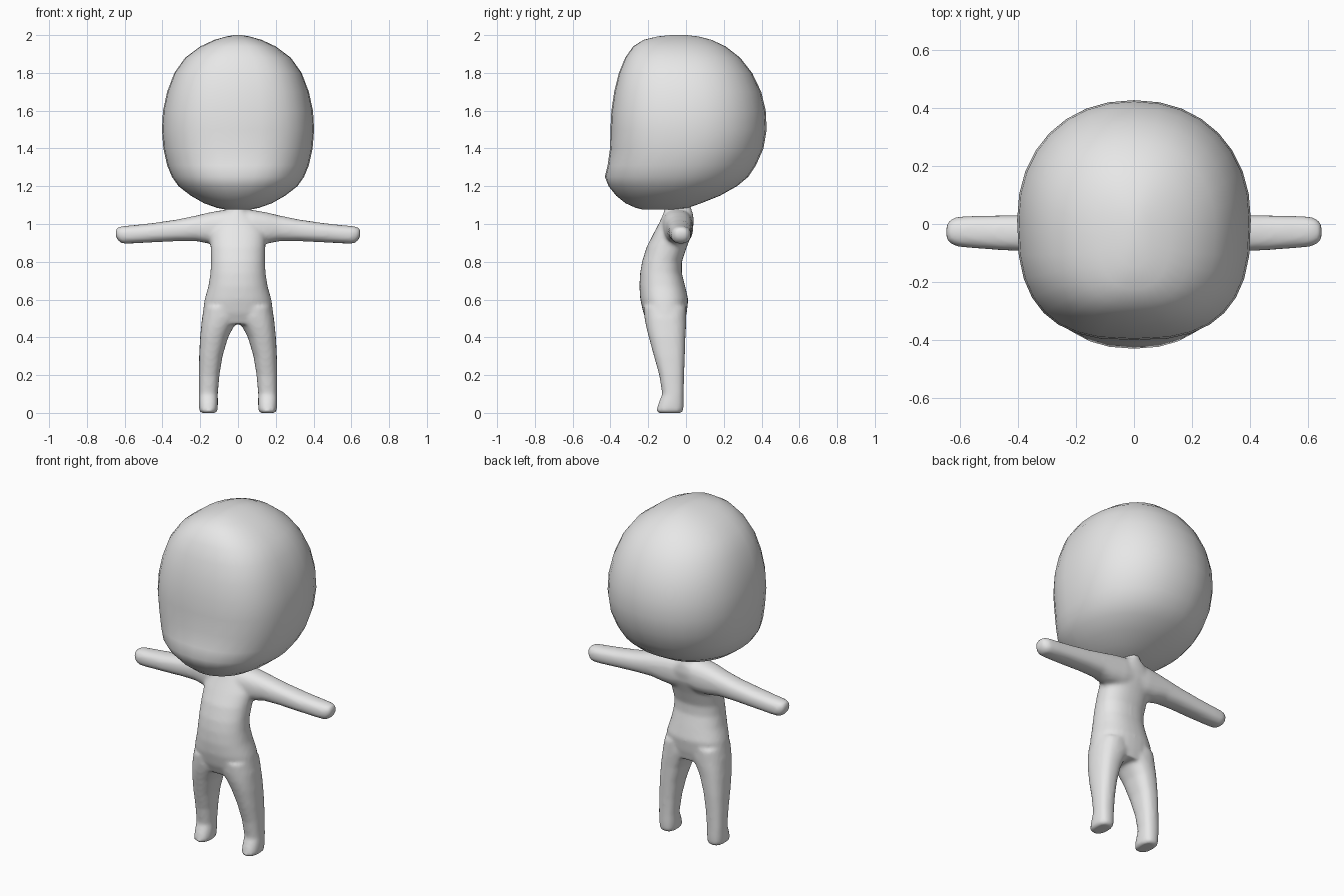
import bpy, bmesh, math
from mathutils import Vector

skin = bpy.data.materials.new("plain grey")
skin.diffuse_color = (0.8, 0.8, 0.8, 1)


def spow(v, e):
    return math.copysign(abs(v) ** e, v)


def oval(cx, cy, rx, ry, n_front, n_back, count):
    """Superellipse outline with its own squareness at the front (-y) and back."""
    pts = []
    for i in range(count):
        a = 2 * math.pi * i / count
        c, s = math.cos(a), math.sin(a)
        e = 2 / (n_front if s < 0 else n_back)
        pts.append((cx + rx * spow(c, e), cy + ry * spow(s, e)))
    return pts


def loft(bm, rings):
    """Skin a list of equal-sized point rings and close both ends."""
    loops = [[bm.verts.new(p) for p in ring] for ring in rings]
    faces = []
    for a, b in zip(loops, loops[1:]):
        for i in range(len(a)):
            j = (i + 1) % len(a)
            faces.append(bm.faces.new((a[i], a[j], b[j], b[i])))
    for loop in (loops[0], loops[-1]):
        mid = bm.verts.new(sum((v.co for v in loop), Vector()) / len(loop))
        for i in range(len(loop)):
            faces.append(bm.faces.new((loop[i], loop[(i + 1) % len(loop)], mid)))
    bmesh.ops.recalc_face_normals(bm, faces=faces)


def finish(bm, name):
    mesh = bpy.data.meshes.new(name)
    for f in bm.faces:
        f.smooth = True
    bm.to_mesh(mesh)
    bm.free()
    mesh.materials.append(skin)
    ob = bpy.data.objects.new(name, mesh)
    bpy.context.collection.objects.link(ob)
    return ob


# Head: z, half width, front y, back y, front squareness
head = [
    (1.077, 0.07, -0.23, -0.04, 2.0), (1.085, 0.11, -0.265, 0.01, 2.0),
    (1.11, 0.18, -0.32, 0.08, 2.0), (1.15, 0.25, -0.37, 0.18, 2.1),
    (1.20, 0.315, -0.41, 0.27, 2.2), (1.25, 0.35, -0.43, 0.33, 2.3),
    (1.31, 0.375, -0.415, 0.37, 2.45), (1.40, 0.395, -0.402, 0.41, 2.6),
    (1.50, 0.403, -0.40, 0.427, 2.7), (1.60, 0.397, -0.395, 0.422, 2.7),
    (1.70, 0.375, -0.38, 0.398, 2.7), (1.80, 0.337, -0.355, 0.35, 2.7),
    (1.88, 0.28, -0.322, 0.287, 2.6), (1.94, 0.20, -0.28, 0.21, 2.5),
    (1.975, 0.125, -0.225, 0.135, 2.3), (1.993, 0.06, -0.15, 0.065, 2.1),
    (2.0, 0.02, -0.08, 0.0, 2.0)]
bm = bmesh.new()
loft(bm, [[(x, y, z) for x, y in
           oval(0, (f + b) / 2, w, (b - f) / 2, n, 2.15, 32)]
          for z, w, f, b, n in head])
finish(bm, "head")

# Torso: z, half width, front y, back y
torso = [
    (0.47, 0.17, -0.20, -0.01), (0.53, 0.187, -0.226, 0.004),
    (0.60, 0.177, -0.242, 0.012), (0.67, 0.157, -0.247, -0.004),
    (0.74, 0.146, -0.243, -0.022), (0.80, 0.143, -0.233, -0.022),
    (0.88, 0.145, -0.208, 0.005), (0.95, 0.15, -0.172, 0.033),
    (1.01, 0.13, -0.14, 0.042), (1.05, 0.08, -0.122, 0.038),
    (1.075, 0.048, -0.115, 0.03), (1.11, 0.04, -0.11, 0.02)]
# Leg: z, inner x, outer x, front y, back y
leg = [
    (0.0, 0.118, 0.197, -0.148, -0.022), (0.012, 0.108, 0.206, -0.157, -0.014),
    (0.05, 0.106, 0.208, -0.146, -0.012), (0.10, 0.107, 0.208, -0.126, -0.012),
    (0.20, 0.098, 0.208, -0.142, -0.010), (0.30, 0.082, 0.206, -0.170, -0.006),
    (0.40, 0.052, 0.201, -0.197, -0.003), (0.45, 0.026, 0.196, -0.210, 0.0),
    (0.50, -0.01, 0.191, -0.220, 0.002), (0.56, 0.0, 0.178, -0.225, 0.002)]
# Arm: x, lower z, upper z, front y, back y
arm = [
    (0.0, 0.90, 1.083, -0.125, 0.035), (0.08, 0.89, 1.074, -0.128, 0.038),
    (0.15, 0.895, 1.062, -0.118, 0.036), (0.22, 0.909, 1.045, -0.104, 0.034),
    (0.32, 0.909, 1.024, -0.096, 0.032), (0.45, 0.903, 1.005, -0.091, 0.030),
    (0.56, 0.897, 0.993, -0.083, 0.028), (0.61, 0.896, 0.989, -0.078, 0.025),
    (0.632, 0.908, 0.984, -0.068, 0.016), (0.647, 0.932, 0.974, -0.055, 0.0)]

bm = bmesh.new()
loft(bm, [[(x, y, z) for x, y in
           oval(0, (f + b) / 2, w, (b - f) / 2, 2.2, 2.3, 32)]
          for z, w, f, b in torso])
for s in (-1, 1):
    loft(bm, [[(s * x, y, z) for x, y in
               oval((i + o) / 2, (f + b) / 2, (o - i) / 2, (b - f) / 2, 2.3, 2.5, 24)]
              for z, i, o, f, b in leg])
    loft(bm, [[(s * x, y, z) for z, y in
               oval((lo + hi) / 2, (f + b) / 2, (hi - lo) / 2, (b - f) / 2, 2.4, 2.4, 24)]
              for x, lo, hi, f, b in arm])
body = finish(bm, "body")

# Fuse torso and limbs into one soft skin
fuse = body.modifiers.new("fuse", 'REMESH')
fuse.mode = 'VOXEL'
fuse.voxel_size = 0.011
fuse.use_smooth_shade = True
soft = body.modifiers.new("soften", 'SMOOTH')
soft.factor = 0.5
soft.iterations = 5
